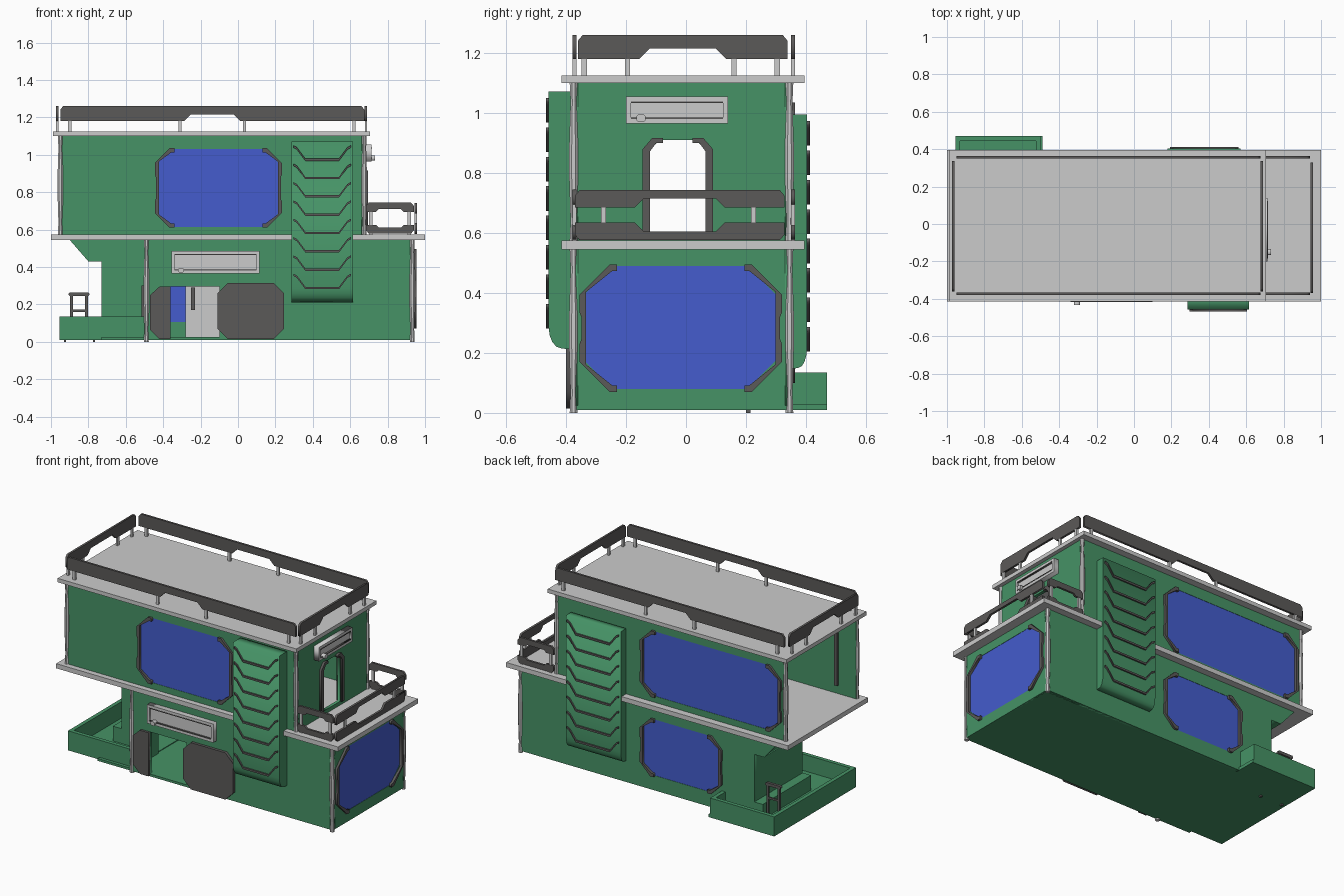
import bpy
from math import pi, cos, sin
from mathutils import Matrix

if "Cube" in bpy.data.objects:
    bpy.data.objects.remove(bpy.data.objects["Cube"])


def material(name, rgb):
    m = bpy.data.materials.new(name)
    m.diffuse_color = (*rgb, 1)
    m.use_nodes = True
    m.node_tree.nodes["Principled BSDF"].inputs["Base Color"].default_value = m.diffuse_color
    return m


GREEN = material("green_paint", (0.061, 0.29, 0.133))
BLUE = material("blue_glass", (0.058, 0.107, 0.61))
DARK = material("dark_metal", (0.105, 0.1, 0.098))
GREY = None


def link(name, mesh, mat):
    ob = bpy.data.objects.new(name, mesh)
    bpy.context.collection.objects.link(ob)
    if mat:
        mesh.materials.append(mat)
    return ob


def box(name, x, y, z, mat=GREY):
    vs = [(a, b, c) for a in x for b in y for c in z]
    fs = [(0, 1, 3, 2), (4, 6, 7, 5), (0, 4, 5, 1), (2, 3, 7, 6), (0, 2, 6, 4), (1, 5, 7, 3)]
    me = bpy.data.meshes.new(name)
    me.from_pydata(vs, [], fs)
    return link(name, me, mat)


def plate(name, axis, span, loops, mat=GREY):
    """Outline with optional holes, extruded along axis 'x' or 'y' over span."""
    cu = bpy.data.curves.new(name, 'CURVE')
    cu.dimensions, cu.fill_mode = '2D', 'BOTH'
    cu.extrude = abs(span[1] - span[0]) / 2
    for pts in loops:
        s = cu.splines.new('POLY')
        s.points.add(len(pts) - 1)
        for p, (u, v) in zip(s.points, pts):
            p.co = (u, v, 0, 1)
        s.use_cyclic_u = True
    tmp = bpy.data.objects.new("tmp", cu)
    bpy.context.collection.objects.link(tmp)
    me = bpy.data.meshes.new_from_object(tmp.evaluated_get(bpy.context.evaluated_depsgraph_get()))
    bpy.data.objects.remove(tmp)
    me.name = name
    mid = sum(span) / 2
    if axis == 'y':
        m = Matrix.Translation((0, mid, 0)) @ Matrix.Rotation(pi / 2, 4, 'X')
    else:
        m = Matrix.Translation((mid, 0, 0)) @ Matrix.Rotation(pi / 2, 4, 'Z') @ Matrix.Rotation(pi / 2, 4, 'X')
    me.transform(m)
    return link(name, me, mat)


def rect(u0, u1, v0, v1):
    return [(u0, v0), (u1, v0), (u1, v1), (u0, v1)]


def octagon(u0, u1, v0, v1, c):
    return [(u0 + c, v0), (u1 - c, v0), (u1, v0 + c), (u1, v1 - c),
            (u1 - c, v1), (u0 + c, v1), (u0, v1 - c), (u0, v0 + c)]


def window(name, axis, wall, out, u0, u1, v0, v1, c):
    """Glass pane and a pair of C-shaped frame brackets."""
    plate(name + "_glass", axis, (wall - out * .012, wall - out * .002), [octagon(u0 + .01, u1 - .01, v0 + .005, v1 - .005, c)], BLUE)
    cu, W, cv, H, t = (u0 + u1) / 2, (u1 - u0) / 2, (v0 + v1) / 2, (v1 - v0) / 2, .022
    half = [(W - c - .025, H), (W - c, H), (W, H - c), (W, H - c - .06), (W - .006, H - c - .075)]
    inner = [(W - t, H - c + .4 * t), (W - c - .4 * t, H - t), (W - c - .025, H - t)]
    pts = half + [(u, -v) for u, v in half[::-1]]
    pts += [(u, -v) for u, v in inner[::-1]] + inner
    for side, s in (("left", -1), ("right", 1)):
        plate(f"{name}_frame_{side}", axis, (wall - out * .012, wall + out * .014),
              [[(cu + s * u, cv + v) for u, v in pts]], DARK)


# Slabs and floors
box("middle_slab", (-1, 1), (-.415, .395), (.545, .575))
box("roof_slab", (-.99, .705), (-.415, .395), (1.1, 1.125))
box("ground_floor", (-.73, .94), (-.38, .35), (.01, .025), GREEN)

# Lower storey walls
plate("lower_front_wall", 'y', (-.38, -.36), [rect(-.5, .94, .01, .545), rect(-.36, -.1, .02, .295)], GREEN)
plate("lower_back_wall", 'y', (.33, .35), [rect(-.73, .94, .01, .545), octagon(-.495, .065, .105, .465, .075)], GREEN)
plate("lower_right_wall", 'x', (.92, .94), [rect(-.38, .35, .01, .545), octagon(-.345, .305, .08, .49, .1)], GREEN)
box("recess_end_wall", (-.5, -.48), (-.36, -.14), (.01, .545), GREEN)
box("recess_side_wall", (-.73, -.48), (-.14, -.12), (.01, .545), GREEN)
box("lower_left_wall", (-.73, -.71), (-.14, .35), (.01, .545), GREEN)
plate("overhang_bracket", 'y', (-.14, .35), [[(-.9, .545), (-.8, .43), (-.73, .43), (-.73, .545)]], GREEN)

# Upper storey walls, open at the left end
plate("upper_front_wall", 'y', (-.38, -.36), [rect(-.955, .68, .575, 1.1), octagon(-.435, .225, .615, 1.03, .08)], GREEN)
plate("upper_back_wall", 'y', (.33, .35), [rect(-.955, .68, .575, 1.1), octagon(-.915, .065, .615, 1.03, .08)], GREEN)
door_hole = [(-.12, .6), (.065, .6), (.065, .875), (.035, .91), (-.09, .91), (-.12, .875)]
plate("upper_right_wall", 'x', (.66, .68), [rect(-.38, .35, .575, 1.1), door_hole], GREEN)

# Windows
window("upper_front_window", 'y', -.38, -1, -.445, .235, .61, 1.035, .08)
window("upper_back_window", 'y', .35, 1, -.925, .075, .61, 1.035, .08)
window("lower_back_window", 'y', .35, 1, -.505, .075, .1, .47, .075)
window("lower_right_window", 'x', .94, 1, -.355, .32, .07, .495, .1)

# Balcony doorway frame
for side, s in (("left", -1), ("right", 1)):
    pts = [(.117, .6), (.117, .88), (.085, .917), (.05, .917), (.05, .9), (.072, .9), (.093, .872), (.093, .6)]
    plate("balcony_door_frame_" + side, 'x', (.655, .695), [[(-.0275 + s * u, v) for u, v in pts]], DARK)
box("inner_side_bar", (-.83, -.81), (-.36, -.345), (.63, 1.01), DARK)

# Sliding entrance door, its fixed leaf, recess door and the cabinet behind
plate("entrance_door", 'y', (-.4, -.382), [octagon(-.11, .245, .015, .315, .055)], DARK)
plate("entrance_side_leaf", 'y', (-.395, -.378), [[(-.36, .015), (-.36, .295), (-.42, .295), (-.47, .25), (-.47, .065), (-.42, .015)]], DARK)
box("recess_door", (-.517, -.5), (-.345, -.155), (.025, .3), DARK)
box("inner_cabinet", (-.28, -.08), (-.05, .15), (.025, .5))
box("cabinet_handle", (-.25, -.23), (-.06, -.05), (.17, .29), DARK)


# Corner posts, slightly fuller in the middle
def post(name, x, y, z0, z1):
    rows = [(0, .014), (.12, .011), (.4, .016), (.6, .016), (.88, .011), (1, .014)]
    vs, fs, n = [], [], 8
    for t, r in rows:
        vs += [(x + r * cos(a), y + r * sin(a), z0 + t * (z1 - z0)) for a in [2 * pi * (k + .5) / n for k in range(n)]]
    for i in range(len(rows) - 1):
        fs += [(i * n + k, i * n + (k + 1) % n, (i + 1) * n + (k + 1) % n, (i + 1) * n + k) for k in range(n)]
    fs += [tuple(range(n))[::-1], tuple(range(len(vs) - n, len(vs)))]
    me = bpy.data.meshes.new(name)
    me.from_pydata(vs, [], fs)
    link(name, me, GREY)


for y in (-.375, .345):
    post("upper_left_post", -.95, y, .575, 1.1)
    post("upper_right_post", .675, y, .575, 1.1)
    post("lower_right_post", .932, y, 0, .545)
post("lower_front_left_post", -.49, -.375, 0, .545)


# Railings: chamfered strips with a notch in the middle of one edge
def rail(name, axis, pos, u0, u1, z0, z1, notch, cut, flip=False):
    c = (u0 + u1) / 2
    pts = [(u0, z0), (u0, z1 - .018), (u0 + .015, z1), (u1 - .015, z1), (u1, z1 - .018), (u1, z0),
           (c + notch + cut, z0), (c + notch, z0 + cut), (c - notch, z0 + cut), (c - notch - cut, z0)]
    if flip:
        pts = [(u, z0 + z1 - v) for u, v in pts]
    plate(name, axis, (pos - .007, pos + .007), [pts], DARK)


def stub(name, x, y, z0, z1):
    box(name, (x - .009, x + .009), (y - .006, y + .006), (z0, z1))


for side, y in (("front", -.372), ("back", .357)):
    rail(f"roof_rail_{side}", 'y', y, -.95, .675, 1.18, 1.26, .115, .035)
    for x in (-.9, -.31, .035, .62):
        stub("roof_rail_stub", x, y, 1.125, 1.2 if abs(x) > .5 else 1.19)
    for z0, z1, low in ((.695, .745, False), (.578, .625, True)):
        rail(f"balcony_rail_{side}", 'y', y, .685, .94, z0, z1, .06, .014, low)
    for x in (.71, .915):
        stub("balcony_rail_stub", x, y, .575, .72)
for side, x in (("left", -.966), ("right", .684)):
    rail(f"roof_rail_{side}", 'x', x, -.36, .338, 1.18, 1.26, .11, .035)
    for y in (-.34, -.195, .16, .305):
        box("roof_rail_stub", (x - .006, x + .006), (y - .009, y + .009), (1.125, 1.19))
for z0, z1, low in ((.685, .743, False), (.576, .635, True)):
    rail("balcony_rail_right", 'x', .95, -.37, .328, z0, z1, .12, .03, low)
for y in (-.275, .225):
    box("balcony_rail_stub", (.944, .956), (y - .009, y + .009), (.6, .7))


# Vent towers with chevron slats
def vent(name, s, wall, face, x0, x1, z0, z1, first):
    d = face - wall
    low = [(face - d * .55 * (1 - cos(a)), z0 + .07 * (1 - sin(a))) for a in [k * pi / 8 for k in range(5)]]
    plate(name + "_body", 'x', (x0, x1), [[(wall - s * .01, z1), (face, z1)] + low + [(wall - s * .01, z0 - .005)]], GREEN)
    for i in range(8):
        z, h = first + .098 * i, .012
        line = [(x0 + .012, z + .07), (x0 + .03, z + .06), (x0 + .075, z), (x1 - .075, z), (x1 - .03, z + .06), (x1 - .012, z + .07)]
        plate(f"{name}_slat_{i + 1}", 'y', (face - s * .004, face + s * .009),
              [line + [(u, v + h) for u, v in line[::-1]]], DARK)


vent("front_vent", -1, -.38, -.458, .285, .615, .215, 1.072, .282)
vent("back_vent", 1, .35, .404, .18, .57, .15, .995, .205)


# Wall light boxes, blank
def wall_box(name, axis, wall, out, u0, u1, v0, v1):
    b = .016
    hole = rect(u0 + b, u1 - b, v0 + b, v1 - b)
    plate(name + "_rim", axis, (wall, wall + out * .035), [rect(u0, u1, v0, v1), hole])
    plate(name + "_panel", axis, (wall, wall + out * .025), [hole])
    for v in (v0 + b, v1 - b - .005):
        plate(name + "_line", axis, (wall + out * .02, wall + out * .037), [rect(u0 + b, u1 - b, v, v + .005)], DARK)
    plate(name + "_knob", axis, (wall, wall + out * .052), [octagon(u0 + .035, u0 + .065, v0 + .005, v0 + .03, .006)])


wall_box("entrance_wall_box", 'y', -.38, -1, -.355, .115, .365, .485)
wall_box("balcony_wall_box", 'x', .68, 1, -.2, .14, .965, 1.055)

# Pool tray at the left end
box("pool_floor", (-.955, -.49), (-.36, .47), (.01, .03), GREEN)
box("pool_left_rim", (-.955, -.93), (-.36, .47), (.01, .135), GREEN)
box("pool_front_rim", (-.955, -.49), (-.36, -.335), (.01, .135), GREEN)
box("pool_back_rim", (-.955, -.5), (.445, .47), (.01, .135), GREEN)
box("pool_right_rim", (-.525, -.5), (.34, .47), (.01, .135), GREEN)
box("pool_step", (-.79, -.73), (-.14, .35), (.01, .125), GREEN)

# Pool ladder
for x in (-.89, -.81):
    box("ladder_rail", (x - .007, x + .007), (.318, .332), (.03, .26), DARK)
plate("ladder_top_bar", 'y', (.316, .334), [octagon(-.905, -.795, .245, .264, .006)], DARK)
box("ladder_rung", (-.89, -.81), (.32, .33), (.16, .172), DARK)
for x in (-.925, -.77):
    box("pool_foot", (x - .006, x + .006), (.2, .215), (0, .012), DARK)
